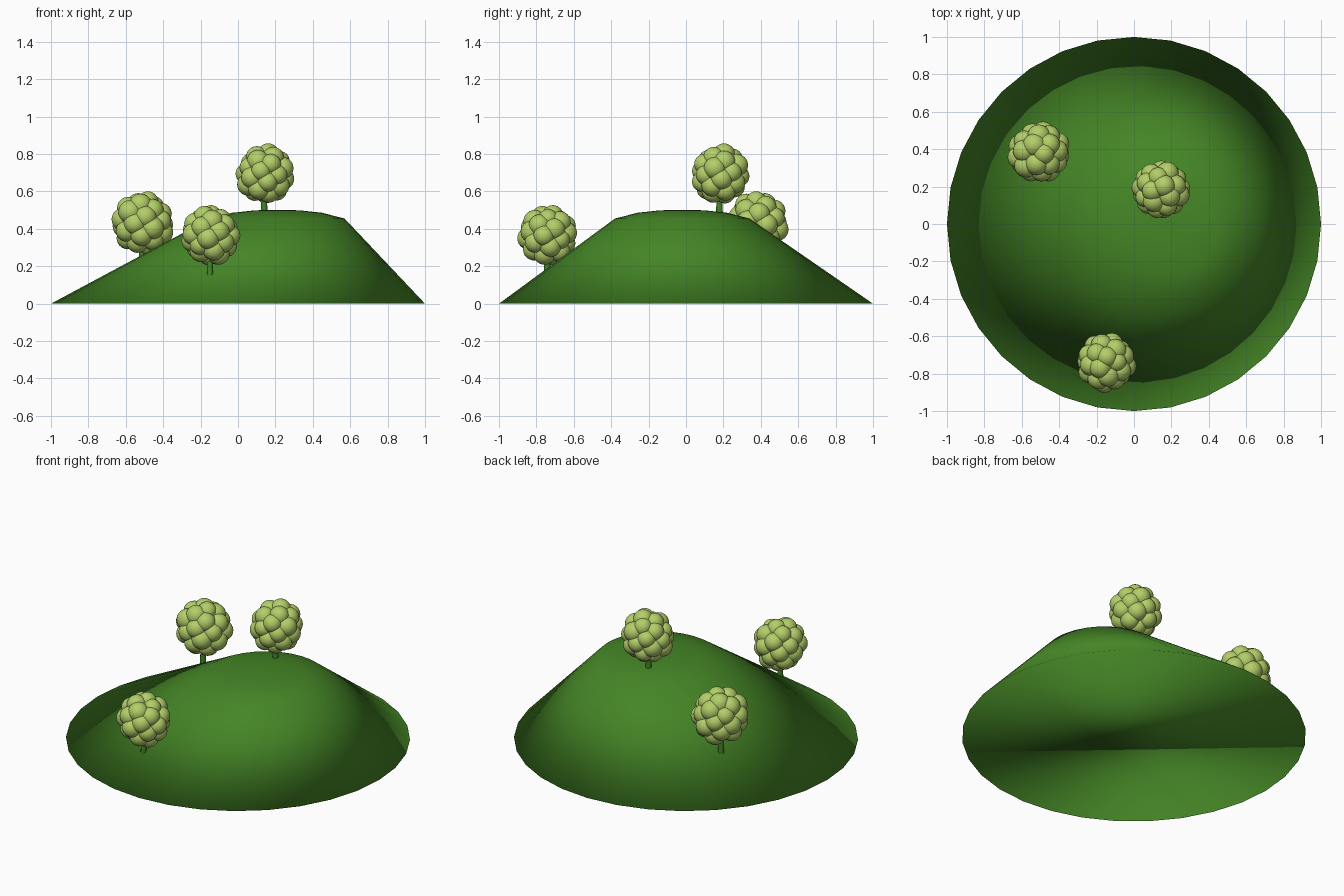
import bpy, bmesh, math, random
from mathutils import Matrix, Vector

if "Cube" in bpy.data.objects:
    bpy.data.objects.remove(bpy.data.objects["Cube"])


def material(name, rgb):
    m = bpy.data.materials.new(name)
    m.diffuse_color = (*rgb, 1)
    m.use_nodes = True
    m.node_tree.nodes["Principled BSDF"].inputs["Base Color"].default_value = m.diffuse_color
    return m


GRASS = material("grass green", (0.058, 0.235, 0.019))
LEAF = material("leaf green", (0.45, 0.62, 0.14))


def finish(bm, name, mat):
    bmesh.ops.recalc_face_normals(bm, faces=bm.faces)
    for f in bm.faces:
        f.smooth = True
    me = bpy.data.meshes.new(name)
    bm.to_mesh(me)
    bm.free()
    me.materials.append(mat)
    ob = bpy.data.objects.new(name, me)
    bpy.context.collection.objects.link(ob)
    return ob


# hill: round base lofted to an off-centre rounded cap, fully smooth with a flat underside
SIDES = 32
RINGS = [(0, 0, 1.0, 0), (0.21, -0.02, 0.36, 0.455),
         (0.21, -0.02, 0.24, 0.486), (0.21, -0.02, 0.12, 0.499)]
bm = bmesh.new()
loops = []
for cx, cy, r, z in RINGS:
    loops.append([bm.verts.new((cx + r * math.cos(math.tau * i / SIDES),
                                cy + r * math.sin(math.tau * i / SIDES), z))
                  for i in range(SIDES)])
for a, b in zip(loops, loops[1:]):
    for i in range(SIDES):
        j = (i + 1) % SIDES
        bm.faces.new((a[i], a[j], b[j], b[i]))
peak = bm.verts.new((0.21, -0.02, 0.502))
for i in range(SIDES):
    bm.faces.new((loops[-1][i], loops[-1][(i + 1) % SIDES], peak))
bm.faces.new(loops[0][::-1])
finish(bm, "hill", GRASS)


def tree(label, centre, scale, seed):
    rng = random.Random(seed)
    c = Vector(centre)
    # crown: core ball covered in evenly spread leaf balls
    bm = bmesh.new()
    bmesh.ops.create_icosphere(bm, subdivisions=3, radius=0.125 * scale,
                               matrix=Matrix.Translation(c))
    n = 30
    turn = rng.uniform(0, math.tau)
    for i in range(n):
        h = 1 - 2 * (i + 0.5) / n
        a = turn + i * math.pi * (3 - math.sqrt(5))
        w = math.sqrt(1 - h * h)
        d = Vector((w * math.cos(a), w * math.sin(a), h * 1.04))
        d *= rng.uniform(0.097, 0.107) * scale
        bmesh.ops.create_icosphere(bm, subdivisions=3,
                                   radius=rng.uniform(0.053, 0.061) * scale,
                                   matrix=Matrix.Translation(c + d))
    finish(bm, label + "_crown", LEAF)
    # trunk: thin post sunk into the hill
    bm = bmesh.new()
    bmesh.ops.create_cone(bm, cap_ends=True, segments=10, radius1=0.018, radius2=0.016,
                          depth=0.24, matrix=Matrix.Translation(c - Vector((0.003, 0.004, 0.14))))
    ob = finish(bm, label + "_trunk", GRASS)
    ob.data.set_sharp_from_angle(angle=math.radians(40))


tree("top_tree", (0.143, 0.183, 0.692), 1.0, 1)
tree("left_tree", (-0.51, 0.383, 0.432), 1.05, 2)
tree("front_tree", (-0.147, -0.738, 0.368), 1.0, 3)
